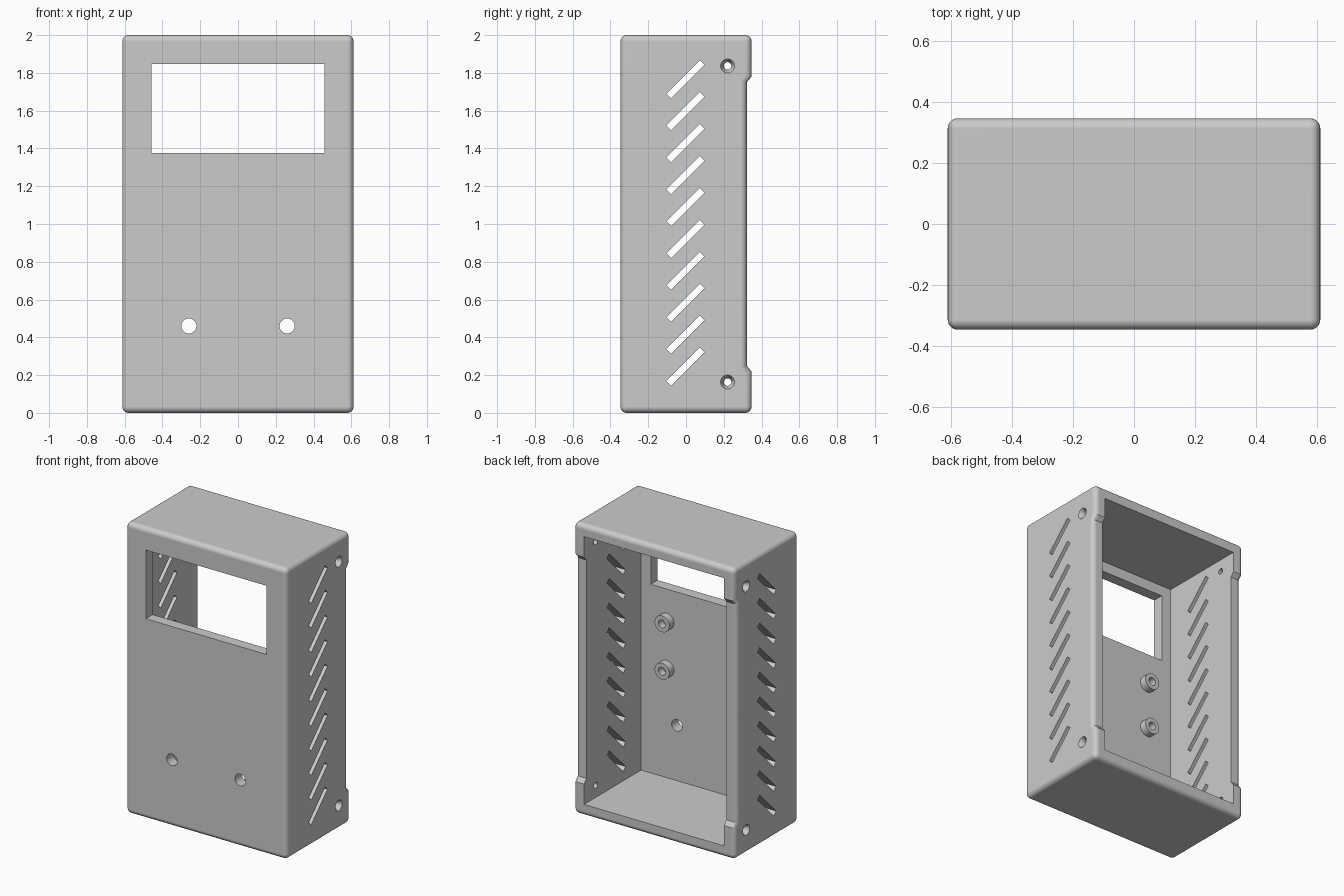
import bpy, bmesh, math
from mathutils import Matrix, Vector

cube = bpy.data.objects.get("Cube")
if cube:
    bpy.data.objects.remove(cube, do_unlink=True)

HX, HY, H = 0.612, 0.347, 2.0      # half width, half depth, height
WALL, PLATE = 0.08, 0.075          # side walls, front plate
ROUND = 0.033

grey = bpy.data.materials.new("plastic grey")
grey.use_nodes = True
grey.diffuse_color = (0.6, 0.6, 0.6, 1)
grey.node_tree.nodes["Principled BSDF"].inputs["Base Color"].default_value = (0.6, 0.6, 0.6, 1)


def make_object(name, bm):
    bmesh.ops.recalc_face_normals(bm, faces=bm.faces)
    mesh = bpy.data.meshes.new(name)
    bm.to_mesh(mesh)
    bm.free()
    mesh.materials.append(grey)
    obj = bpy.data.objects.new(name, mesh)
    bpy.context.collection.objects.link(obj)
    return obj


def add_box(bm, centre, size, tilt=0):
    m = Matrix.Translation(centre) @ Matrix.Rotation(tilt, 4, 'X') @ Matrix.Diagonal((*size, 1))
    bmesh.ops.create_cube(bm, size=1, matrix=m)


def add_lathe(bm, origin, axis, profile, closed=False, sides=32):
    """Spin (radius, distance) points about an axis; an open profile gets end caps."""
    turn = Vector(axis).to_track_quat('Z', 'Y').to_matrix()
    rings = []
    for r, d in profile:
        angles = [2 * math.pi * i / sides for i in range(sides)]
        rings.append([bm.verts.new(Vector(origin) + turn @ Vector((r * math.cos(a), r * math.sin(a), d)))
                      for a in angles])
    pairs = list(zip(rings, rings[1:]))
    if closed:
        pairs.append((rings[-1], rings[0]))
    else:
        bm.faces.new(rings[0])
        bm.faces.new(rings[-1])
    for a, b in pairs:
        for i in range(sides):
            j = (i + 1) % sides
            bm.faces.new((a[i], a[j], b[j], b[i]))


def activate(obj):
    bpy.ops.object.select_all(action='DESELECT')
    obj.select_set(True)
    bpy.context.view_layer.objects.active = obj


def cut(obj, cutter):
    activate(obj)
    mod = obj.modifiers.new("cut", 'BOOLEAN')
    mod.operation, mod.solver, mod.object = 'DIFFERENCE', 'EXACT', cutter
    bpy.ops.object.modifier_apply(modifier=mod.name)
    bpy.data.objects.remove(cutter, do_unlink=True)


# Outer body: side profile with a shallow step along the back, extruded and rounded
step = HY - 0.025
profile = [(-HY, 0), (HY, 0), (HY, 0.22), (step, 0.25),
           (step, H - 0.25), (HY, H - 0.22), (HY, H), (-HY, H)]
bm = bmesh.new()
side = bm.faces.new([bm.verts.new((-HX, y, z)) for y, z in profile])
extruded = bmesh.ops.extrude_face_region(bm, geom=[side])["geom"]
bmesh.ops.translate(bm, vec=(2 * HX, 0, 0), verts=[v for v in extruded if isinstance(v, bmesh.types.BMVert)])
bmesh.ops.recalc_face_normals(bm, faces=bm.faces)


def is_step_edge(edge):
    a, b = (v.co for v in edge.verts)
    return abs(a.x - b.x) > 1 and 0.1 < a.z < H - 0.1


bmesh.ops.bevel(bm, geom=[e for e in bm.edges if not is_step_edge(e)], offset=ROUND,
                segments=6, profile=0.5, affect='EDGES', clamp_overlap=False)
case = make_object("case_shell", bm)

# Cavity open at the back
bm = bmesh.new()
front_inner = -HY + PLATE
add_box(bm, (0, front_inner + 0.5, H / 2), (2 * (HX - WALL), 1, H - 2 * WALL))
cut(case, make_object("cavity_cutter", bm))

# Window, front holes, vent slots and countersunk screw holes
bm = bmesh.new()
add_box(bm, (0, -HY, 1.612), (0.916, 0.3, 0.472))
for s in (-1, 1):
    add_lathe(bm, (0.26 * s, -HY - 0.1, 0.46), (0, 1, 0), [(0.04, 0), (0.04, 0.3)])
    for z in (0.163, H - 0.163):
        add_lathe(bm, (HX * s, 0.22, z), (-s, 0, 0),
                  [(0.037, -0.05), (0.037, 0), (0.02, 0.03), (0.02, 0.2)])
    for i in range(10):
        add_box(bm, (HX * s, -0.003, 0.245 + 0.169 * i), (0.4, 0.25, 0.035), math.radians(45))
cut(case, make_object("openings_cutter", bm))

# Hollow mounting bosses on the inside of the front plate
parts = [case]
for side_name, s in (("right", -1), ("left", 1)):
    for level, z in (("lower", 0.83), ("upper", 1.155)):
        bm = bmesh.new()
        add_lathe(bm, (0.338 * s, front_inner, z), (0, 1, 0),
                  [(0.056, -0.01), (0.056, 0.05), (0.027, 0.05), (0.027, -0.01)], closed=True)
        parts.append(make_object(f"{level}_{side_name}_boss", bm))

# Smooth rounded edges, crisp cut edges
for obj in parts:
    activate(obj)
    bpy.ops.object.shade_smooth_by_angle(angle=math.radians(30))
    obj.modifiers.new("flat panels", 'WEIGHTED_NORMAL').keep_sharp = True
